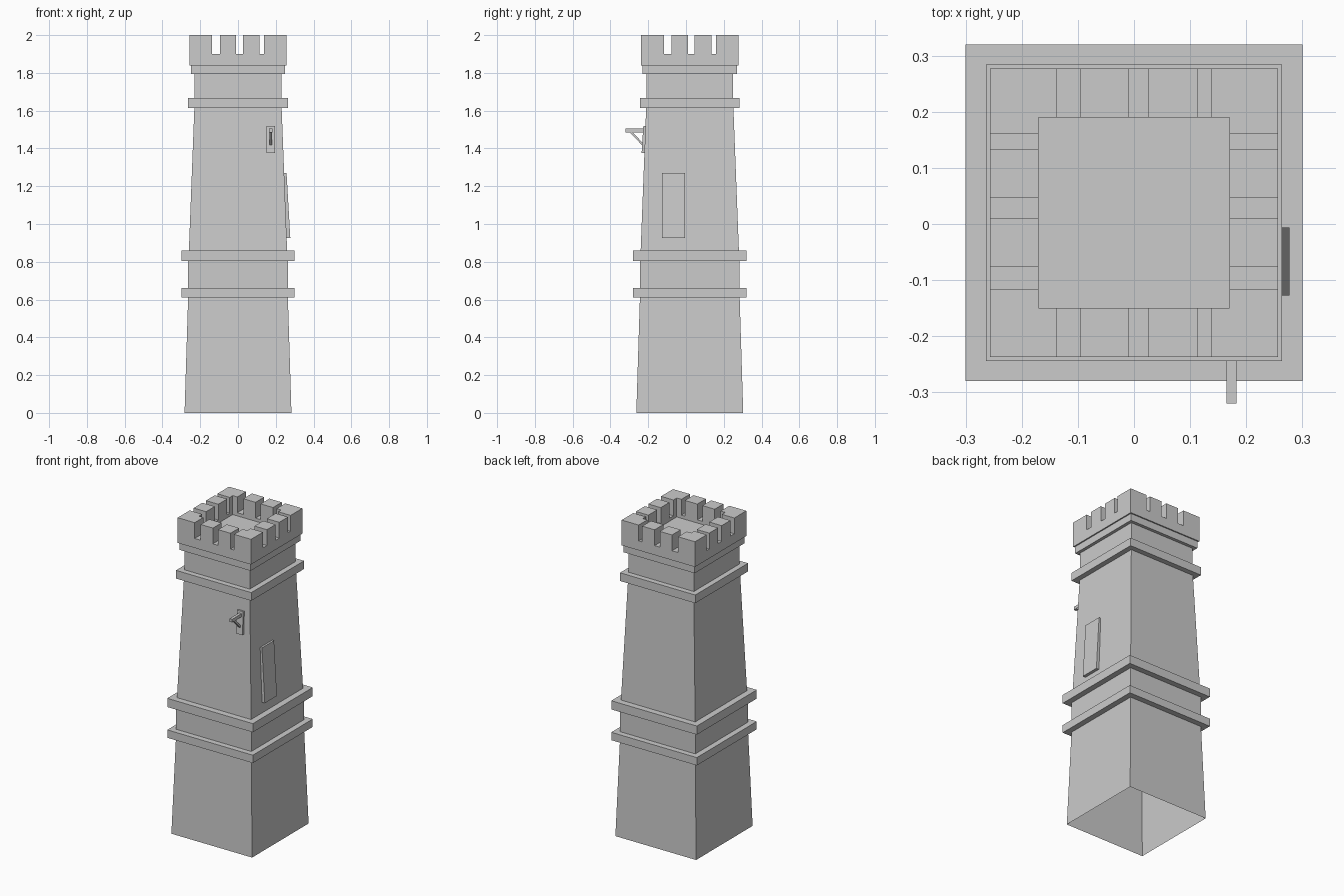
import bpy, bmesh
from mathutils import Vector

default = bpy.data.objects.get("Cube")
if default:
    bpy.data.objects.remove(default, do_unlink=True)

CY = 0.02  # the square shaft sits slightly back, as the bracket projects forward

stone = bpy.data.materials.new("stone_grey")
stone.use_nodes = True
stone.diffuse_color = (0.6, 0.6, 0.6, 1)
stone.node_tree.nodes["Principled BSDF"].inputs["Base Color"].default_value = (0.6, 0.6, 0.6, 1)


def add_object(name, bm):
    bmesh.ops.recalc_face_normals(bm, faces=bm.faces[:])
    mesh = bpy.data.meshes.new(name)
    bm.to_mesh(mesh)
    bm.free()
    mesh.materials.append(stone)
    obj = bpy.data.objects.new(name, mesh)
    bpy.context.scene.collection.objects.link(obj)
    return obj


def box(name, x0, x1, y0, y1, z0, z1):
    bm = bmesh.new()
    bmesh.ops.create_cube(bm, size=1)
    for v in bm.verts:
        v.co = Vector((x1 if v.co.x > 0 else x0,
                       y1 if v.co.y > 0 else y0,
                       z1 if v.co.z > 0 else z0))
    return add_object(name, bm)


def slab(name, half, z0, z1):
    return box(name, -half, half, CY - half, CY + half, z0, z1)


def prism(name, points, offset):
    bm = bmesh.new()
    face = bm.faces.new([bm.verts.new(p) for p in points])
    ext = bmesh.ops.extrude_face_region(bm, geom=[face], use_keep_orig=True)
    moved = [g for g in ext["geom"] if isinstance(g, bmesh.types.BMVert)]
    bmesh.ops.translate(bm, verts=moved, vec=offset)
    return add_object(name, bm)


# Tapering square shaft, open at the foot
def shaft(profile):
    bm = bmesh.new()
    rings = [[bm.verts.new((sx * h, CY + sy * h, z))
              for sx, sy in ((-1, -1), (1, -1), (1, 1), (-1, 1))] for z, h in profile]
    for low, high in zip(rings, rings[1:]):
        for i in range(4):
            j = (i + 1) % 4
            bm.faces.new((low[i], low[j], high[j], high[i]))
    bm.faces.new(rings[-1])
    return add_object("tower_shaft", bm)


shaft([(0, 0.283), (0.61, 0.264), (0.83, 0.264), (0.86, 0.26), (1.64, 0.23), (1.82, 0.229)])

# Projecting string courses
for name, half, z0, z1 in (("lower_band", 0.30, 0.61, 0.66),
                           ("middle_band", 0.30, 0.805, 0.86),
                           ("upper_band", 0.264, 1.615, 1.667),
                           ("crown_base", 0.249, 1.795, 1.84)):
    slab(name, half, z0, z1)

# Battlemented crown: a block with a sunken roof and uneven notches
crown = slab("battlements", 0.257, 1.84, 2.0)
cutters = [slab("roof_cutter", 0.17, 1.88, 2.1)]
for a, b in ((-0.138, -0.096), (-0.01, 0.026), (0.113, 0.138)):
    cutters.append(box("notch_cutter", a, b, -0.5, 0.5, 1.9, 2.1))
for a, b in ((-0.117, -0.077), (0.01, 0.046), (0.134, 0.16)):
    cutters.append(box("notch_cutter", -0.5, 0.5, a, b, 1.9, 2.1))
for cutter in cutters:
    cutter.hide_render = True
    mod = crown.modifiers.new("cut", "BOOLEAN")
    mod.operation = "DIFFERENCE"
    mod.solver = "EXACT"
    mod.object = cutter
bpy.context.view_layer.update()
cut_mesh = bpy.data.meshes.new_from_object(
    crown.evaluated_get(bpy.context.evaluated_depsgraph_get()))
crown.modifiers.clear()
crown.data = cut_mesh
for cutter in cutters:
    bpy.data.objects.remove(cutter, do_unlink=True)

# Leaning shutter panel on the left wall
prism("side_panel", [(0.235, -0.127, 1.27), (0.257, -0.127, 1.27),
                     (0.277, -0.127, 0.925), (0.25, -0.127, 0.925)], (0, 0.121, 0))

# Wall bracket: back plate, arm and diagonal brace
prism("bracket_plate", [(0.152, -0.21, 1.52), (0.152, -0.226, 1.52),
                        (0.152, -0.235, 1.375), (0.152, -0.21, 1.375)], (0.043, 0, 0))
box("bracket_arm", 0.165, 0.183, -0.32, -0.22, 1.485, 1.505)
prism("bracket_brace", [(0.167, -0.302, 1.488), (0.167, -0.285, 1.488),
                        (0.167, -0.225, 1.425), (0.167, -0.225, 1.41)], (0.014, 0, 0))
